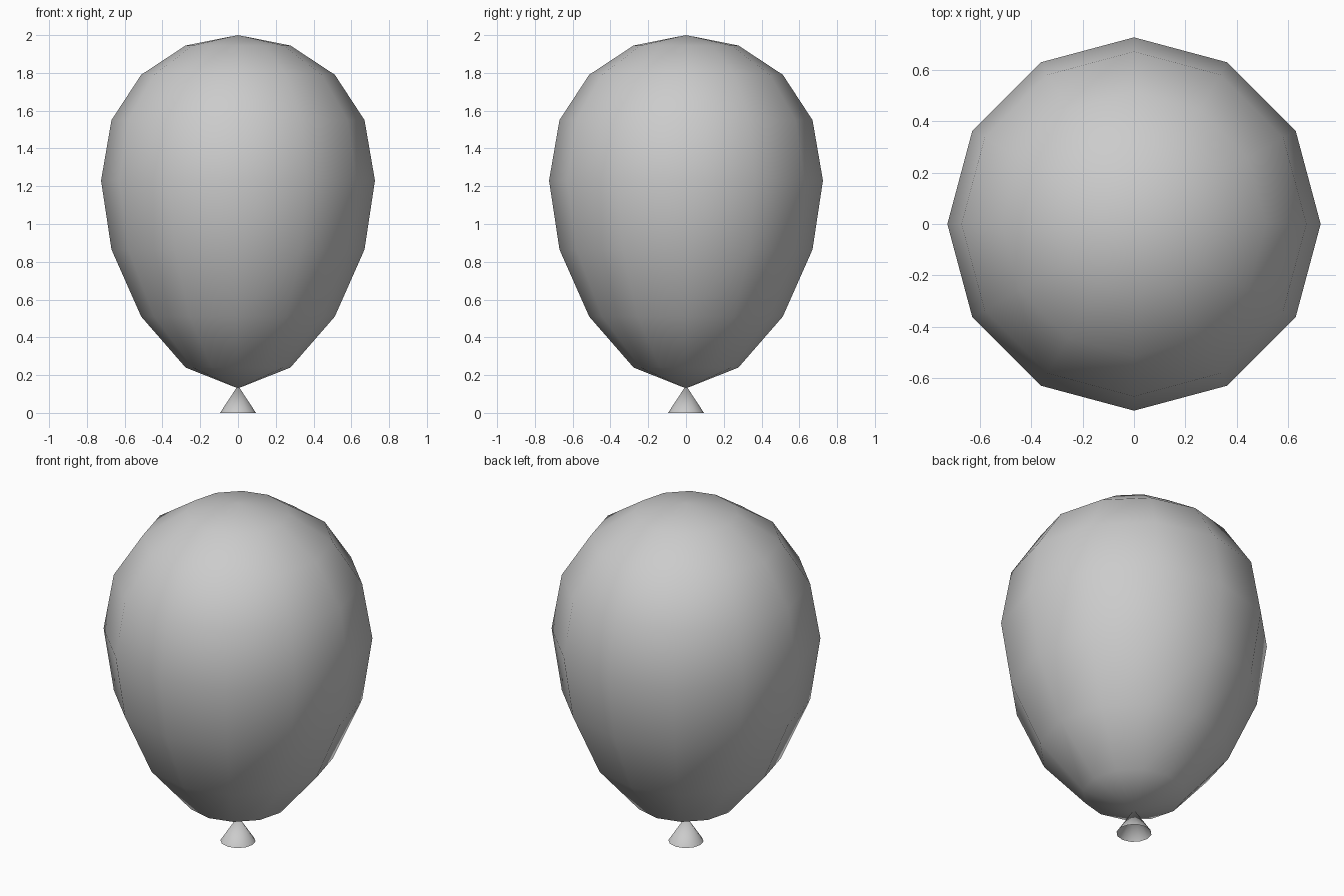
import bpy, bmesh
from math import sin, cos, pi

if "Cube" in bpy.data.objects:
    bpy.data.objects.remove(bpy.data.objects["Cube"])

SIDES = 12


def lathe(name, profile, sides):
    """Spin (radius, z) points around z; zero radius makes a pole."""
    bm = bmesh.new()
    rings = []
    for r, z in profile:
        if r == 0:
            rings.append([bm.verts.new((0, 0, z))] * sides)
        else:
            rings.append([bm.verts.new((r * cos(2 * pi * i / sides),
                                        r * sin(2 * pi * i / sides), z))
                          for i in range(sides)])
    for low, high in zip(rings, rings[1:]):
        for i in range(sides):
            j = (i + 1) % sides
            corners = dict.fromkeys((low[i], low[j], high[j], high[i]))
            bm.faces.new(list(corners))
    for f in bm.faces:
        f.smooth = True
    mesh = bpy.data.meshes.new(name)
    bm.to_mesh(mesh)
    bm.free()
    obj = bpy.data.objects.new(name, mesh)
    bpy.context.collection.objects.link(obj)
    return obj


# Balloon body: egg-shaped, eight bands, narrowing towards the knot
heights = [0.13, 0.24, 0.51, 0.865, 1.23, 1.55, 1.79, 1.945, 2.0]
last = len(heights) - 1
body = [(0 if k in (0, last) else 0.725 * sin(pi * k / last), z)
        for k, z in enumerate(heights)]
lathe("balloon_body", body, SIDES)

# Tied neck: small open cone flaring below the body
lathe("balloon_neck", [(0.095, 0), (0, 0.145)], SIDES)
